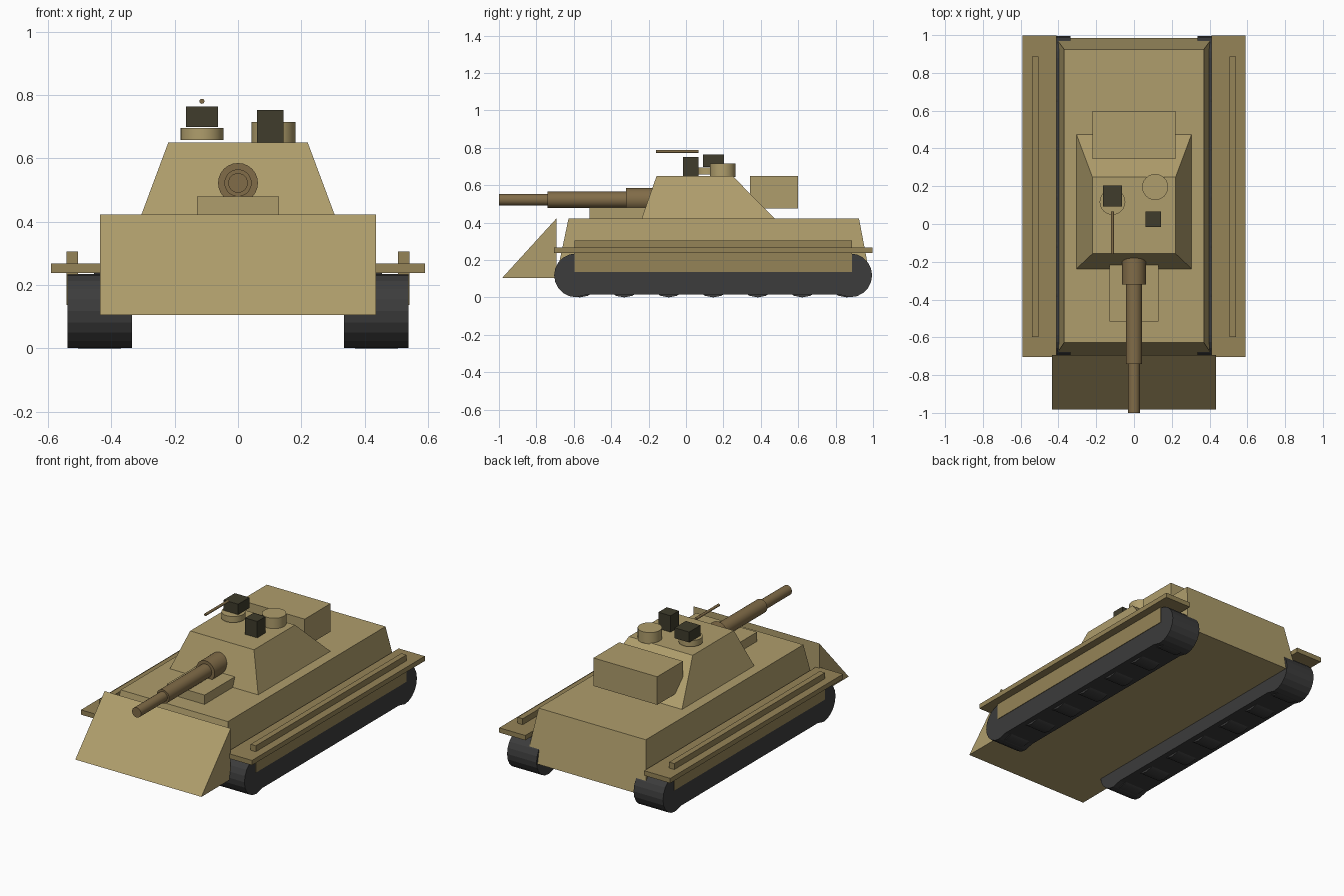
import bpy
import bmesh
from math import pi, cos, sin, radians
from mathutils import Matrix

if "Cube" in bpy.data.objects:
    bpy.data.objects.remove(bpy.data.objects["Cube"])


def material(name, rgb):
    m = bpy.data.materials.new(name)
    m.diffuse_color = (*rgb, 1)
    m.use_nodes = True
    m.node_tree.nodes["Principled BSDF"].inputs["Base Color"].default_value = m.diffuse_color
    return m


TAN = material("tan_paint", (0.43, 0.34, 0.15))
OCHRE = material("ochre_paint", (0.30, 0.23, 0.095))
BROWN = material("gun_brown", (0.22, 0.15, 0.065))
DARK = material("dark_fittings", (0.05, 0.045, 0.025))
RUBBER = material("track_grey", (0.045, 0.045, 0.045))


def finish(name, bm, mat):
    bmesh.ops.recalc_face_normals(bm, faces=bm.faces)
    me = bpy.data.meshes.new(name)
    bm.to_mesh(me)
    bm.free()
    me.materials.append(mat)
    ob = bpy.data.objects.new(name, me)
    bpy.context.collection.objects.link(ob)
    return ob


def frustum(name, low, high, z0, z1, mat):
    """Block between two rectangles, each (x0, x1, y0, y1)."""
    bm = bmesh.new()
    rings = []
    for (x0, x1, y0, y1), z in ((low, z0), (high, z1)):
        rings.append([bm.verts.new((x, y, z)) for x, y in
                      ((x0, y0), (x1, y0), (x1, y1), (x0, y1))])
    a, b = rings
    bm.faces.new(a)
    bm.faces.new(b)
    for i in range(4):
        j = (i + 1) % 4
        bm.faces.new((a[i], a[j], b[j], b[i]))
    return finish(name, bm, mat)


def box(name, x0, x1, y0, y1, z0, z1, mat):
    r = (x0, x1, y0, y1)
    return frustum(name, r, r, z0, z1, mat)


def extrude_x(name, profile, x0, x1, mat):
    """Side profile of (y, z) points pulled along x."""
    bm = bmesh.new()
    f = bm.faces.new([bm.verts.new((x0, y, z)) for y, z in profile])
    new = bmesh.ops.extrude_face_region(bm, geom=[f])["geom"]
    verts = [v for v in new if isinstance(v, bmesh.types.BMVert)]
    bmesh.ops.translate(bm, verts=verts, vec=(x1 - x0, 0, 0))
    return finish(name, bm, mat)


def cylinder(name, centre, r, length, axis, mat, sides=24):
    bm = bmesh.new()
    turn = {"X": Matrix.Rotation(pi / 2, 4, "Y"),
            "Y": Matrix.Rotation(pi / 2, 4, "X"),
            "Z": Matrix.Identity(4)}[axis]
    bmesh.ops.create_cone(bm, cap_ends=True, segments=sides, radius1=r,
                          radius2=r, depth=length,
                          matrix=Matrix.Translation(centre) @ turn)
    ob = finish(name, bm, mat)
    bpy.ops.object.select_all(action="DESELECT")
    ob.select_set(True)
    bpy.context.view_layer.objects.active = ob
    bpy.ops.object.shade_smooth_by_angle(angle=radians(35))
    return ob


# Hull with a sloped nose
frustum("hull", (-0.415, 0.415, -0.695, 0.985), (-0.37, 0.37, -0.628, 0.925),
        0.105, 0.422, TAN)
extrude_x("nose_plate", [(-0.982, 0.105), (-0.693, 0.105), (-0.693, 0.422)],
          -0.435, 0.435, TAN)

# Turret, rear stowage bin and front block
frustum("turret", (-0.305, 0.305, -0.237, 0.475), (-0.22, 0.22, -0.157, 0.248),
        0.422, 0.65, TAN)
box("turret_bin", -0.22, 0.22, 0.343, 0.598, 0.475, 0.65, TAN)
box("turret_front_block", -0.13, 0.13, -0.515, -0.2, 0.422, 0.48, TAN)

# Gun
for name, r, y0, y1 in (("gun_mantlet", 0.063, -0.32, -0.12),
                        ("gun_sleeve", 0.043, -0.74, -0.30),
                        ("gun_barrel", 0.031, -1.0, -0.72)):
    cylinder(name, (0, (y0 + y1) / 2, 0.522), r, y1 - y0, "Y", BROWN)

# Roof fittings
cylinder("commander_cupola", (-0.114, 0.117, 0.676), 0.068, 0.038, "Z", TAN)
box("cupola_sight", -0.164, -0.063, 0.092, 0.203, 0.698, 0.763, DARK)
cylinder("roof_machine_gun", (-0.114, -0.047, 0.78), 0.008, 0.226, "Y", BROWN, 12)
cylinder("loader_hatch", (0.112, 0.196, 0.68), 0.069, 0.07, "Z", TAN)
box("roof_periscope", 0.06, 0.144, -0.016, 0.066, 0.648, 0.752, DARK)

# Track profile: two rounded ends joined by a slightly raised lower run
MID, HALF, R = 0.145, 0.733, 0.117
belt = []
for side, start in ((1, -pi / 2), (-1, pi / 2)):
    belt += [(MID + side * HALF + R * cos(start + pi * i / 10),
              0.118 + R * sin(start + pi * i / 10)) for i in range(11)]
belt += [(MID - HALF + 0.06, 0.015), (MID + HALF - 0.06, 0.015)]

# Running gear and fenders, both sides
for side, s in (("left", -1), ("right", 1)):
    extrude_x(f"track_{side}", belt, s * 0.335, s * 0.538, RUBBER)
    for i in range(7):
        cylinder(f"road_wheel_{side}_{i + 1}",
                 (s * 0.4375, MID - 0.714 + 0.238 * i, 0.115), 0.115, 0.135,
                 "X", RUBBER, 16)
    for i in range(5):
        cylinder(f"return_roller_{side}_{i + 1}",
                 (s * 0.43, MID - 0.516 + 0.258 * i, 0.188), 0.051, 0.05,
                 "X", RUBBER, 12)
    for name, xa, xb, y0, y1, z0, z1 in (
            ("fender", 0.41, 0.59, -0.705, 0.998, 0.238, 0.268),
            ("side_skirt", 0.505, 0.541, -0.597, 0.888, 0.137, 0.305)):
        x0, x1 = sorted((s * xa, s * xb))
        box(f"{name}_{side}", x0, x1, y0, y1, z0, z1, OCHRE)
